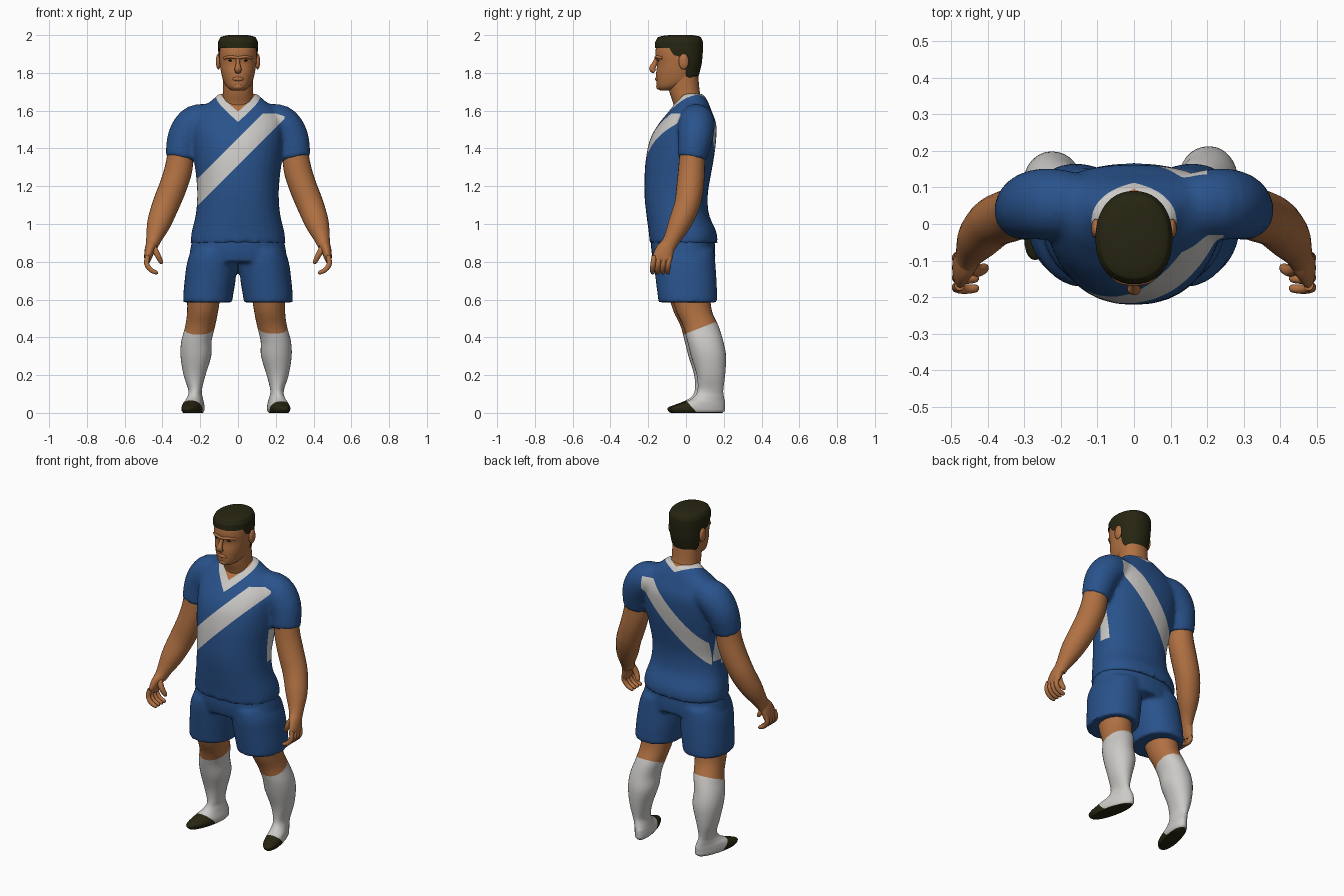
import bpy, bmesh, math
from mathutils import Vector

if "Cube" in bpy.data.objects:
    bpy.data.objects.remove(bpy.data.objects["Cube"])


def material(name, rgb):
    m = bpy.data.materials.new(name)
    m.diffuse_color = (*rgb, 1)
    m.use_nodes = True
    m.node_tree.nodes["Principled BSDF"].inputs["Base Color"].default_value = m.diffuse_color
    return m


BLUE = material("blue cloth", (0.022, 0.085, 0.26))
WHITE = material("white cloth", (0.60, 0.59, 0.57))
SKIN = material("tan skin", (0.44, 0.165, 0.055))
DARK = material("dark hair", (0.020, 0.019, 0.006))


def finish(name, bm, mats):
    bmesh.ops.recalc_face_normals(bm, faces=bm.faces[:])
    me = bpy.data.meshes.new(name)
    bm.to_mesh(me)
    bm.free()
    for m in mats:
        me.materials.append(m)
    ob = bpy.data.objects.new(name, me)
    bpy.context.collection.objects.link(ob)
    return ob


def curve_points(keys, steps):
    """Smooth (Catmull-Rom) interpolation through key tuples."""
    out = []
    for i in range(len(keys) - 1):
        p0, p1 = keys[max(i - 1, 0)], keys[i]
        p2, p3 = keys[i + 1], keys[min(i + 2, len(keys) - 1)]
        for k in range(steps):
            t = k / steps
            out.append([0.5 * (2 * b + (c - a) * t + (2 * a - 5 * b + 4 * c - d) * t * t
                               + (3 * b - a - 3 * c + d) * t ** 3)
                        for a, b, c, d in zip(p0, p1, p2, p3)])
    return out + [list(keys[-1])]


def lerp_table(table, z):
    for a, b in zip(table, table[1:]):
        if z <= b[0]:
            t = max(0, (z - a[0]) / (b[0] - a[0]))
            return [u + (v - u) * t for u, v in zip(a, b)]
    return table[-1]


def skin_rings(name, rings, mats):
    bm = bmesh.new()
    vs = [[bm.verts.new(p) for p in r] for r in rings]
    n = len(vs[0])
    for a, b in zip(vs, vs[1:]):
        for i in range(n):
            bm.faces.new((a[i], a[(i + 1) % n], b[(i + 1) % n], b[i]))
    bm.faces.new(vs[0])
    bm.faces.new(vs[-1])
    return finish(name, bm, mats)


def ring_point(r, a, e=2.2):
    z, cx, rx, yf, yc, yb = r
    c, s = math.cos(a), math.sin(a)
    p = lambda v: math.copysign(abs(v) ** (2 / e), v)
    return Vector((cx + rx * p(c), yc + p(s) * ((yb - yc) if s > 0 else (yc - yf)), z))


def loft(name, keys, mats, n=32, steps=4, e=2.2):
    """Keys are (z, centre x, half width, front y, middle y, back y)."""
    rings = [[ring_point(r, 2 * math.pi * i / n, e) for i in range(n)]
             for r in curve_points(keys, steps)]
    return skin_rings(name, rings, mats)


def tube(name, keys, mats, n=16, steps=4):
    """Keys are (x, y, z, radius along y, radius across)."""
    pts = curve_points(keys, steps)
    rings = []
    for i, p in enumerate(pts):
        t = (Vector(pts[min(i + 1, len(pts) - 1)][:3]) - Vector(pts[max(i - 1, 0)][:3])).normalized()
        u = (Vector((0, 1, 0)) - t * t.y).normalized()
        v = t.cross(u)
        rings.append([Vector(p[:3]) + u * p[3] * math.cos(a) + v * p[4] * math.sin(a)
                      for a in (2 * math.pi * k / n for k in range(n))])
    return skin_rings(name, rings, mats)


def ball(name, loc, size, mat):
    bm = bmesh.new()
    bmesh.ops.create_uvsphere(bm, u_segments=16, v_segments=10, radius=1)
    for v in bm.verts:
        v.co = Vector(a * b for a, b in zip(v.co, size)) + Vector(loc)
    return finish(name, bm, [mat])


def fuse(obs, name, voxel=0.012):
    """Merge overlapping pieces into one smooth skin."""
    bpy.ops.object.select_all(action='DESELECT')
    for o in obs:
        o.select_set(True)
    bpy.context.view_layer.objects.active = obs[0]
    bpy.ops.object.join()
    ob = obs[0]
    ob.name = name
    r = ob.modifiers.new("remesh", 'REMESH')
    r.mode, r.voxel_size = 'VOXEL', voxel
    s = ob.modifiers.new("smooth", 'SMOOTH')
    s.factor, s.iterations = 0.5, 4
    for m in ("remesh", "smooth"):
        bpy.ops.object.modifier_apply(modifier=m)
    return ob


def paint(ob, planes, rule):
    """Cut along planes (point, normal), then colour faces by a rule."""
    bm = bmesh.new()
    bm.from_mesh(ob.data)
    for co, no in planes:
        bmesh.ops.bisect_plane(bm, geom=bm.verts[:] + bm.edges[:] + bm.faces[:],
                               dist=0.0003, plane_co=co, plane_no=Vector(no).normalized())
    bm.normal_update()
    for f in bm.faces:
        f.material_index = rule(f.calc_center_median(), f.normal)
    bm.to_mesh(ob.data)
    bm.free()


# Jersey: torso and sleeves
torso = loft("torso", [
    (0.90, 0, .252, -.192, 0, .168), (0.96, 0, .245, -.198, 0, .16), (1.05, 0, .224, -.21, -.02, .122),
    (1.15, 0, .216, -.22, -.02, .115), (1.25, 0, .222, -.22, 0, .13), (1.35, 0, .235, -.212, .02, .148),
    (1.45, 0, .245, -.19, .04, .16), (1.53, 0, .248, -.145, .05, .16), (1.60, 0, .215, -.088, .05, .135),
    (1.65, 0, .145, -.052, .04, .115), (1.69, 0, .102, -.03, .03, .09)], [BLUE, WHITE, SKIN])
pieces = [torso]
for s in (1, -1):
    pieces.append(tube("sleeve", [
        (s * .12, .05, 1.55, .08, .08), (s * .22, .055, 1.535, .097, .097),
        (s * .28, .05, 1.46, .093, .093), (s * .305, .032, 1.345, .077, .079)], [BLUE], n=24))
jersey = fuse(pieces, "jersey")


# Sash, side panels and V collar
def jersey_rule(c, n):
    neck = c.z - (1.575 + .55 * abs(c.x) + .45 * (c.y + .06))
    if neck > 0.034:
        return 2
    if neck > 0:
        return 1
    band = c.z - c.x
    if 1.31 < band < 1.455 and 1.10 < c.z < 1.585:
        if (c.y < -.03 and c.x < .245) or (c.y > .03 and abs(c.x) < .2):
            return 1
    if abs(c.y) < .03 and .19 < abs(c.x) < .26 and 1.13 < c.z < 1.33:
        return 1
    return 0


cuts = [((0, 0, 1.31), (-1, 0, 1)), ((0, 0, 1.455), (-1, 0, 1)), ((0, 0, 1.585), (0, 0, 1)),
        ((0, 0, 1.10), (0, 0, 1)), ((.245, 0, 0), (1, 0, 0)), ((.2, 0, 0), (1, 0, 0)),
        ((-.2, 0, 0), (1, 0, 0)), ((0, .03, 0), (0, 1, 0)), ((0, -.03, 0), (0, 1, 0)),
        ((0, 0, 1.13), (0, 0, 1)), ((0, 0, 1.33), (0, 0, 1))]
for s in (1, -1):
    for h in (1.575, 1.609):
        cuts.append(((0, -.06, h), (-.55 * s, -.45, 1)))
paint(jersey, cuts, jersey_rule)

# Shorts: hips and two wide legs
pieces = [loft("hips", [
    (.80, 0, .262, -.172, 0, .155), (.86, 0, .254, -.184, 0, .155),
    (.93, 0, .24, -.185, 0, .15)], [BLUE])]
for s in (1, -1):
    pieces.append(loft("shorts_leg", [
        (.585, s * .16, .130, -.145, .01, .165), (.62, s * .158, .132, -.15, .01, .165),
        (.70, s * .148, .135, -.16, .01, .162), (.80, s * .136, .133, -.172, 0, .155),
        (.86, s * .125, .12, -.17, 0, .15)], [BLUE]))
fuse(pieces, "shorts")

# Legs with socks and dark shoe fronts
for s, side in ((1, "right"), (-1, "left")):
    dx, dy = -.010 if s > 0 else .010, .007 * s
    keys = [(0, .212, .042, -.075, .05, .185), (.012, .212, .05, -.088, .05, .198),
            (.03, .212, .052, -.085, .05, .2), (.055, .214, .047, -.02, .07, .2),
            (.08, .215, .04, .03, .1, .195), (.12, .217, .036, .054, .12, .19),
            (.20, .22, .058, .05, .12, .2), (.30, .213, .081, .02, .11, .205),
            (.38, .21, .08, 0, .09, .19), (.46, .19, .079, -.022, .07, .165),
            (.54, .177, .082, -.06, .04, .13), (.64, .17, .09, -.088, .02, .12),
            (.70, .165, .09, -.09, .02, .12)]
    leg = loft(side + "_leg", [(z, s * (cx + dx), rx, a + dy, b + dy, c + dy)
                               for z, cx, rx, a, b, c in keys], [SKIN, WHITE, DARK], e=2.1)
    for v in leg.data.vertices:  # turn the toes outward
        if v.co.z < .12:
            v.co.x += s * .22 * (.12 - v.co.y) * min(1, (.12 - v.co.z) / .06)

    def leg_rule(c, n):
        if c.z > .42 + .39 * c.y:
            return 0
        return 2 if c.z < .065 - 1.1 * c.y or c.z < .004 else 1

    paint(leg, [((0, 0, .42), (0, -.39, 1)), ((0, 0, .065), (0, 1.1, 1))], leg_rule)

# Arms and hands
for s, side in ((1, "right"), (-1, "left")):
    def limb(name, keys, **kw):
        return tube(name, [(s * k[0], *k[1:]) for k in keys], [SKIN], **kw)

    limb(side + "_arm", [
        (.30, .035, 1.42, .066, .066), (.313, .03, 1.30, .07, .073), (.343, .022, 1.20, .072, .073),
        (.383, .005, 1.10, .068, .071), (.42, -.035, 1.0, .06, .062), (.446, -.075, .92, .044, .041),
        (.457, -.098, .88, .042, .032)], n=24)
    limb(side + "_palm", [
        (.452, -.088, .90, .036, .033), (.466, -.11, .865, .048, .028), (.477, -.125, .82, .052, .02),
        (.478, -.13, .80, .042, .012)])
    for k in range(4):
        y = -.168 + .027 * k
        limb(side + "_finger_%d" % (k + 1), [
            (.477, y, .83, .014, .014), (.484, y - .006, .79, .014, .014),
            (.462, y - .01, .757, .013, .013), (.432, y - .008, .743, .011, .011),
            (.424, y - .008, .742, .004, .004)], n=10, steps=3)
    limb(side + "_thumb", [
        (.452, -.115, .885, .018, .018), (.428, -.128, .84, .017, .016),
        (.408, -.12, .80, .013, .012), (.402, -.117, .79, .004, .004)], n=10, steps=3)

# Head and neck
loft("neck", [(1.56, 0, .085, -.05, .03, .10), (1.64, 0, .084, -.068, .02, .088),
              (1.70, 0, .079, -.088, 0, .073), (1.78, 0, .08, -.10, -.01, .065)], [SKIN])
loft("head", [
    (1.708, 0, .034, -.138, -.105, -.07), (1.725, 0, .058, -.152, -.08, -.03),
    (1.755, 0, .077, -.157, -.05, .03), (1.80, 0, .089, -.158, -.045, .06),
    (1.85, 0, .097, -.153, -.04, .075), (1.90, 0, .1, -.162, -.04, .08),
    (1.95, 0, .096, -.153, -.04, .08), (1.985, 0, .07, -.12, -.04, .06)], [SKIN], n=40)
tube("nose", [(0, -.148, 1.885, .012, .01), (0, -.165, 1.85, .014, .011),
              (0, -.179, 1.822, .016, .018), (0, -.165, 1.806, .012, .016)], [SKIN])
tube("brow", [(-.072, -.125, 1.878, .008, .007), (-.04, -.152, 1.885, .01, .008),
              (0, -.158, 1.88, .01, .008), (.04, -.152, 1.885, .01, .008),
              (.072, -.125, 1.878, .008, .007)], [SKIN])
ball("lips", (0, -.152, 1.768), (.03, .012, .012), SKIN)
ball("chin", (0, -.138, 1.728), (.03, .02, .018), SKIN)
for s, side in ((1, "right"), (-1, "left")):
    ball(side + "_ear", (s * .104, -.012, 1.86), (.013, .027, .042), SKIN)
    ball(side + "_eye", (s * .038, -.146, 1.866), (.016, .006, .005), DARK)

# Hair shell from a shaped hairline up to a flat top
hairline = [(-.2, 1.932), (-.088, 1.932), (-.068, 1.895), (-.03, 1.885),
            (-.006, 1.885), (.012, 1.78), (.1, 1.75)]
shape = [(1.74, 0, .08, -.10, -.03, .052), (1.80, 0, .094, -.16, -.04, .072),
         (1.85, 0, .101, -.16, -.04, .084), (1.92, 0, .105, -.165, -.04, .09),
         (1.965, 0, .105, -.163, -.04, .09), (1.988, 0, .094, -.15, -.04, .08),
         (1.996, 0, .075, -.125, -.04, .065), (2.0, 0, .05, -.09, -.03, .035)]
N, rings = 72, []
for t in [-1] + [i / 24 for i in range(25)]:
    ring = []
    for i in range(N):
        a = 2 * math.pi * i / N
        low = lerp_table(hairline, ring_point(shape[3], a).y)[1]
        z = low + (2.0 - low) * (1 - (1 - max(t, 0)) ** 1.5)
        p = ring_point(lerp_table(shape, z), a)
        if t < 0:  # tuck the lower edge into the head
            p = Vector((p.x * .88, -.04 + (p.y + .04) * .88, p.z))
        ring.append(p)
    rings.append(ring)
skin_rings("hair", rings, [DARK])

# Smooth shading with crisp rims
bpy.ops.object.select_all(action='SELECT')
bpy.context.view_layer.objects.active = jersey
bpy.ops.object.shade_smooth_by_angle(angle=math.radians(50))
